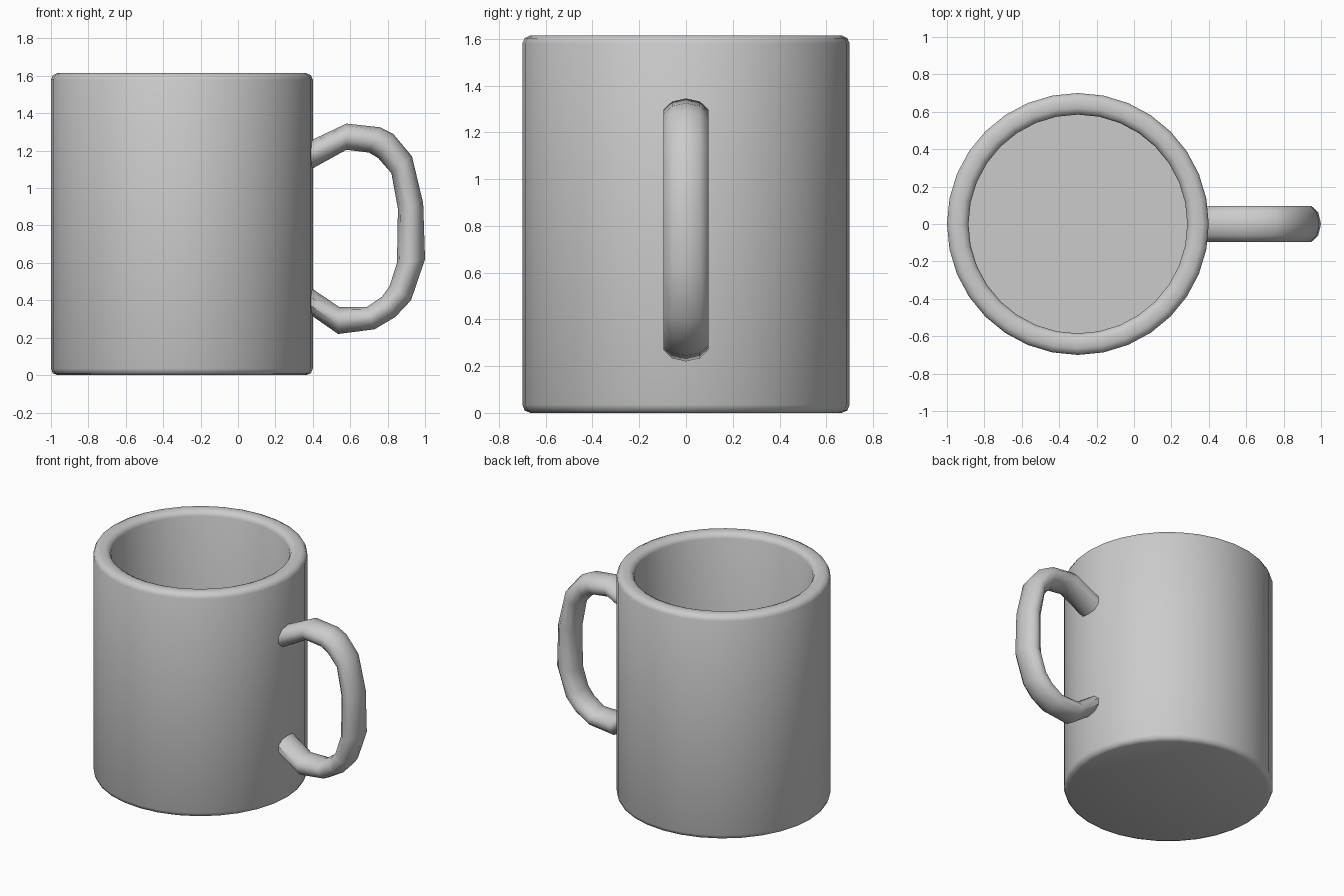
import bpy, bmesh, math
from mathutils import Vector

if "Cube" in bpy.data.objects:
    bpy.data.objects.remove(bpy.data.objects["Cube"])


def skin_rings(name, rings, closed_caps, angle):
    """Make an object by bridging equal-sized closed rings of points."""
    bm = bmesh.new()
    loops = [[bm.verts.new(p) for p in ring] for ring in rings]
    n = len(loops[0])
    for a, b in zip(loops, loops[1:]):
        for i in range(n):
            j = (i + 1) % n
            bm.faces.new((a[i], a[j], b[j], b[i]))
    if closed_caps:
        bm.faces.new(loops[0][::-1])
        bm.faces.new(loops[-1])
    bmesh.ops.recalc_face_normals(bm, faces=bm.faces)
    mesh = bpy.data.meshes.new(name)
    bm.to_mesh(mesh)
    bm.free()
    obj = bpy.data.objects.new(name, mesh)
    bpy.context.collection.objects.link(obj)
    bpy.ops.object.select_all(action='DESELECT')
    obj.select_set(True)
    bpy.context.view_layer.objects.active = obj
    bpy.ops.object.shade_smooth_by_angle(angle=math.radians(angle))
    return obj


# Cup: lathed wall with bevelled foot and rim, flat floor inside
CUP_X, SIDES = -0.3, 32
profile = [(0.665, 0), (0.69, 0.01), (0.7, 0.035), (0.7, 1.58), (0.69, 1.603), (0.665, 1.615),
           (0.62, 1.615), (0.595, 1.603), (0.585, 1.58), (0.585, 0.12)]
cup_rings = [[(CUP_X + r * math.cos(math.tau * i / SIDES),
               r * math.sin(math.tau * i / SIDES), z) for i in range(SIDES)]
             for r, z in profile]
skin_rings("cup", cup_rings, True, 60)

# Handle: ten-sided oval section swept between outer and inner side outlines
outer = [(0.35, 1.236), (0.58, 1.345), (0.76, 1.325), (0.83, 1.29), (0.93, 1.17), (0.99, 0.92),
         (1.0, 0.62), (0.925, 0.40), (0.84, 0.31), (0.73, 0.245), (0.535, 0.22), (0.35, 0.349)]
inner = [(0.35, 1.078), (0.58, 1.205), (0.70, 1.19), (0.75, 1.16), (0.82, 1.08), (0.855, 0.89),
         (0.85, 0.60), (0.81, 0.475), (0.77, 0.42), (0.69, 0.365), (0.54, 0.365), (0.35, 0.494)]
handle_rings = []
for (ox, oz), (ix, iz) in zip(outer, inner):
    o, n = Vector((ox, 0, oz)), Vector((ix, 0, iz))
    mid, half = (o + n) / 2, (o - n) / 2
    handle_rings.append([mid + half * math.cos(math.tau * k / 10)
                         + Vector((0, 0.102 * math.sin(math.tau * k / 10), 0)) for k in range(10)])
skin_rings("handle", handle_rings, True, 50)
